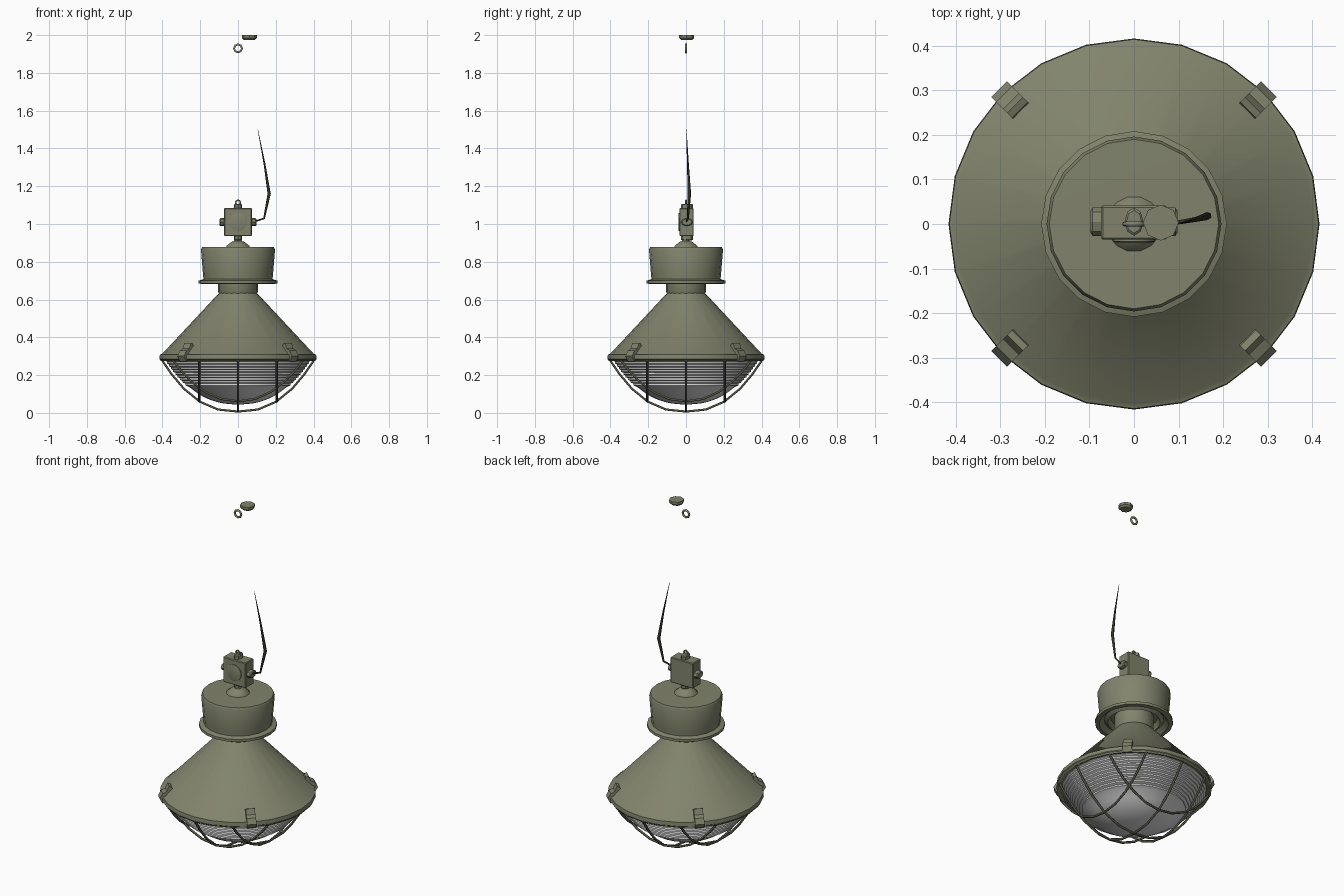
import bpy, bmesh, math
from mathutils import Matrix

if "Cube" in bpy.data.objects:
    bpy.data.objects.remove(bpy.data.objects["Cube"], do_unlink=True)


def material(name, rgb):
    m = bpy.data.materials.new(name)
    m.use_nodes = True
    m.diffuse_color = (*rgb, 1)
    m.node_tree.nodes["Principled BSDF"].inputs["Base Color"].default_value = (*rgb, 1)
    return m


OLIVE = material("olive paint", (0.22, 0.23, 0.15))
DARK = material("dark olive wire", (0.09, 0.092, 0.06))
BLACK = material("black cable", (0.03, 0.03, 0.022))
GLASS = material("pale grey glass", (0.7, 0.7, 0.71))


def finish(name, bm, mat, smooth=True):
    bmesh.ops.recalc_face_normals(bm, faces=bm.faces)
    me = bpy.data.meshes.new(name)
    bm.to_mesh(me)
    bm.free()
    me.materials.append(mat)
    ob = bpy.data.objects.new(name, me)
    bpy.context.collection.objects.link(ob)
    if smooth:
        bpy.ops.object.select_all(action="DESELECT")
        ob.select_set(True)
        bpy.context.view_layer.objects.active = ob
        bpy.ops.object.shade_smooth_by_angle(angle=math.radians(32))
    return ob


def lathe(name, profile, mat, sides=24, matrix=Matrix(), smooth=True):
    """Spin (radius, height) points about the local z axis."""
    bm = bmesh.new()
    verts = [bm.verts.new((r, 0, z)) for r, z in profile]
    edges = [bm.edges.new(p) for p in zip(verts, verts[1:])]
    bmesh.ops.spin(bm, geom=verts + edges, cent=(0, 0, 0), axis=(0, 0, 1),
                   angle=math.tau, steps=sides, use_duplicate=False)
    bmesh.ops.remove_doubles(bm, verts=bm.verts, dist=0.0003)
    bm.transform(matrix)
    return finish(name, bm, mat, smooth)


def wire(name, points, radius, mat, cyclic=False, taper=None):
    cu = bpy.data.curves.new(name, "CURVE")
    cu.dimensions = "3D"
    cu.bevel_depth = radius
    cu.bevel_resolution = 1
    cu.use_fill_caps = True
    sp = cu.splines.new("POLY")
    sp.points.add(len(points) - 1)
    for i, p in enumerate(points):
        sp.points[i].co = (*p, 1)
        sp.points[i].radius = taper[i] if taper else 1
    sp.use_cyclic_u = cyclic
    cu.materials.append(mat)
    ob = bpy.data.objects.new(name, cu)
    bpy.context.collection.objects.link(ob)
    return ob


# Conical reflector with its rolled rim
lathe("reflector_shade", [(0.09, 0.63), (0.10, 0.635), (0.402, 0.312), (0.414, 0.308),
                          (0.416, 0.285), (0.405, 0.275), (0.385, 0.28), (0.38, 0.30),
                          (0.085, 0.61), (0.09, 0.63)], OLIVE, 24)

# Neck and control gear drum
lathe("neck", [(0.0, 0.63), (0.10, 0.63), (0.105, 0.64), (0.105, 0.72), (0, 0.72)], OLIVE, 20)
lathe("gear_drum", [(0, 0.72), (0.125, 0.72), (0.14, 0.69), (0.16, 0.705), (0.185, 0.682),
                    (0.208, 0.685), (0.208, 0.70), (0.183, 0.708), (0.186, 0.74),
                    (0.196, 0.865), (0.19, 0.878), (0, 0.88)], OLIVE, 20)
lathe("drum_top_boss", [(0.064, 0.875), (0.06, 0.885), (0.035, 0.905), (0.02, 0.91),
                        (0.018, 0.94), (0, 0.94)], OLIVE, 14)

# Junction box with four flattened cable glands and a round cover
bm = bmesh.new()
bmesh.ops.create_cube(bm, size=1)
bm.transform(Matrix.Translation((0, 0.003, 1.01)) @ Matrix.Diagonal((0.148, 0.076, 0.148, 1)))
bmesh.ops.bevel(bm, geom=bm.edges[:], offset=0.004, segments=1, affect="EDGES")
finish("junction_box", bm, OLIVE, False)
for side, turn in (("top", 0), ("left", 90), ("bottom", 180), ("right", 270)):
    m = (Matrix.Translation((0, 0.005, 1.01)) @ Matrix.Rotation(math.radians(turn), 4, "Y")
         @ Matrix.Diagonal((1, 1.5, 1, 1)))
    lathe("gland_" + side, [(0, 0.07), (0.021, 0.07), (0.021, 0.093), (0.017, 0.097),
                            (0, 0.097)], OLIVE, 8, m, False)
lathe("box_cover", [(0.047, 0), (0.047, 0.005), (0.041, 0.007), (0, 0.007)], OLIVE, 16,
      Matrix.Translation((0, -0.034, 1.01)) @ Matrix.Rotation(math.pi / 2, 4, "X"))


# Hanging eye on the box, and the loose ceiling ring
def ring(name, z, radius, thickness, mat):
    pts = [(radius * math.cos(a * math.tau / 8), 0, z + radius * math.sin(a * math.tau / 8))
           for a in range(8)]
    wire(name, pts, thickness, mat, cyclic=True)


ring("hanging_eye", 1.113, 0.013, 0.005, OLIVE)
ring("ceiling_ring", 1.93, 0.021, 0.006, OLIVE)

# Ceiling cap, set off to one side
lathe("ceiling_cap", [(0, 1.975), (0.03, 1.975), (0.04, 1.985), (0.04, 2.0), (0, 2.0)],
      OLIVE, 8, Matrix.Translation((0.06, 0.003, 0)), False)

# Tapered supply cable
wire("supply_cable", [(0.095, 0.003, 1.015), (0.138, 0.01, 1.03), (0.165, 0.018, 1.16),
                      (0.14, 0.01, 1.32), (0.105, 0.002, 1.50)], 0.009, BLACK,
     taper=[0.5, 0.6, 1.0, 0.55, 0.1])

# Bowl and guard share one rounded-cone curve below the rim
RIM_Z, POWER = 0.285, 2.4


def curve_z(r, radius, depth):
    return RIM_Z - depth * (1 - min(1, r / radius) ** POWER)


# Glass bowl: stepped ribs above, smooth below
BOWL_R, BOWL_D = 0.385, 0.24
profile = []
for i in range(10):
    drop = i * 0.0145
    r = BOWL_R * (1 - drop / BOWL_D) ** (1 / POWER)
    profile += [(r, RIM_Z - drop), (r + 0.001, RIM_Z - drop - 0.009)]
last = profile[-1][0] - 0.02
for i in range(8):
    r = last * (1 - i / 7)
    profile.append((r, curve_z(r, BOWL_R, BOWL_D)))
lathe("glass_bowl", profile, GLASS, 24)

# Wire guard: three parallel hoops each way
GUARD_R, GUARD_D = 0.405, 0.278
for axis in "xy":
    for offset in (-0.205, 0, 0.205):
        half = math.sqrt(GUARD_R ** 2 - offset ** 2)
        pts = []
        for i in range(13):
            u = half * math.cos(math.pi * i / 12)
            z = curve_z(math.hypot(u, offset), GUARD_R, GUARD_D)
            pts.append((offset, u, z) if axis == "x" else (u, offset, z))
        wire("guard_wire_" + axis, pts, 0.0065, DARK)
hoop = [(math.cos(i * math.tau / 24), math.sin(i * math.tau / 24)) for i in range(24)]
wire("guard_hoop", [(GUARD_R * c, GUARD_R * s, 0.28) for c, s in hoop], 0.007, OLIVE, cyclic=True)

# Four toggle clips on the rim, each a bent strip
strip = [(0.412, 0.272), (0.428, 0.30), (0.412, 0.33), (0.39, 0.34), (0.377, 0.37),
         (0.362, 0.364), (0.355, 0.345), (0.395, 0.305), (0.40, 0.275)]
for k in range(4):
    bm = bmesh.new()
    face = bm.faces.new([bm.verts.new((r, -0.025, z)) for r, z in strip])
    new = bmesh.ops.extrude_face_region(bm, geom=[face])["geom"]
    bmesh.ops.translate(bm, vec=(0, 0.05, 0),
                        verts=[v for v in new if isinstance(v, bmesh.types.BMVert)])
    bm.transform(Matrix.Rotation(math.radians(45 + 90 * k), 4, "Z"))
    finish("rim_clip", bm, OLIVE, False)
